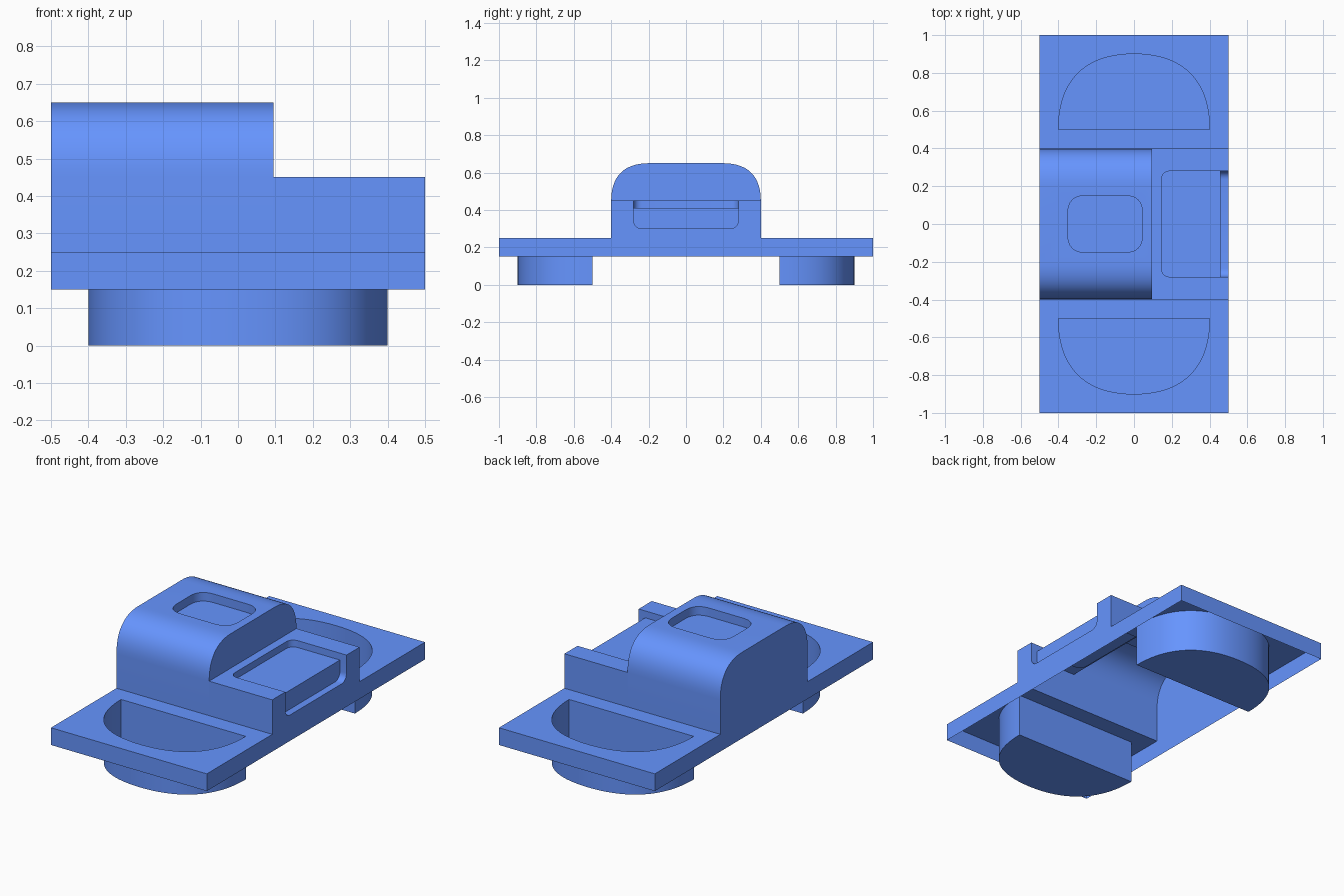
import bpy, bmesh
from mathutils import Vector as V

if "Cube" in bpy.data.objects:
    bpy.data.objects.remove(bpy.data.objects["Cube"])

blue = bpy.data.materials.new("blue")
blue.diffuse_color = (.133, .30, 1, 1)
blue.use_nodes = True
blue.node_tree.nodes["Principled BSDF"].inputs["Base Color"].default_value = blue.diffuse_color


def bez(p0, corner, p1, n=14, k=0.65):
    """Rounded corner from p0 to p1, bulging towards corner."""
    p0, c, p1 = V(p0), V(corner), V(p1)
    a, b = p0.lerp(c, k), p1.lerp(c, k)
    return [p0*(1-t)**3 + a*3*t*(1-t)**2 + b*3*t*t*(1-t) + p1*t**3
            for t in (i / n for i in range(n + 1))]


def xy(pts, z):
    return [V((p[0], p[1], z)) for p in pts]


def yz(pts, x):
    return [V((x, p[0], p[1])) for p in pts]


def rect(x0, x1, y0, y1):
    return [(x0, y0), (x1, y0), (x1, y1), (x0, y1)]


class Shell:
    """Collects open sheets and bands into one thin-surface object."""

    def __init__(self, name):
        self.name, self.bm = name, bmesh.new()

    def sheet(self, normal, *loops):
        bm, edges = self.bm, []
        for loop in loops:
            vs = [bm.verts.new(p) for p in loop]
            edges += [bm.edges.new((vs[i - 1], vs[i])) for i in range(len(vs))]
        r = bmesh.ops.triangle_fill(bm, edges=edges, use_beauty=True,
                                    use_dissolve=False, normal=V(normal))
        for f in r["geom"]:
            if isinstance(f, bmesh.types.BMFace):
                f.normal_update()
                if f.normal.dot(V(normal)) < 0:
                    f.normal_flip()

    def band(self, a, b, centre, outward=True, closed=False):
        bm = self.bm
        for i in range(0 if closed else 1, len(a)):
            f = bm.faces.new([bm.verts.new(p) for p in (a[i-1], a[i], b[i], b[i-1])])
            f.normal_update()
            if (f.normal.dot(f.calc_center_median() - V(centre)) > 0) != outward:
                f.normal_flip()

    def done(self):
        bmesh.ops.remove_doubles(self.bm, verts=self.bm.verts, dist=1e-5)
        me = bpy.data.meshes.new(self.name)
        self.bm.to_mesh(me)
        self.bm.free()
        me.materials.append(blue)
        ob = bpy.data.objects.new(self.name, me)
        bpy.context.collection.objects.link(ob)
        bpy.ops.object.select_all(action='DESELECT')
        ob.select_set(True)
        bpy.context.view_layer.objects.active = ob
        bpy.ops.object.shade_smooth_by_angle(angle=0.6)


# End flanges with skirts, and the D-shaped wells hanging below them
for s, side in ((-1, "front"), (1, "back")):
    d_shape = (bez((-.4, .5*s), (-.4, .9*s), (0, .9*s), 20)
               + bez((0, .9*s), (.4, .9*s), (.4, .5*s), 20)[1:])
    flange = Shell(side + "_flange")
    flange.sheet((0, 0, 1), xy(rect(-.5, .5, .4*s, s), .25), xy(d_shape, .25))
    edge = [(-.5, .4*s), (-.5, s), (.5, s), (.5, .4*s)]
    flange.band(xy(edge, .15), xy(edge, .25), (0, .6*s, .2))
    flange.done()

    well = Shell(side + "_well")
    well.band(xy(d_shape, 0), xy(d_shape, .25), (0, .6*s, .1), False, True)
    well.sheet((0, 0, 1), xy(d_shape, 0))
    well.done()

# Rounded hood with a shallow window in its top
X = .095
left = bez((-.4, .45), (-.4, .65), (-.2, .65))
right = [V((-p.x, p.y)) for p in reversed(left)]
hood = Shell("hood")
for arc, foot in ((left, (-.4, .25)), (right, (.4, .25))):
    path = [foot] + arc if arc is left else arc + [foot]
    hood.band(yz(path, -.5), yz(path, X), (-.2, 0, .35))
hood.sheet((-1, 0, 0), yz([(-.4, .15)] + left + right + [(.4, .15)], -.5))
hood.sheet((1, 0, 0), yz(left + right, X))
x0, x1, y0, r = -.35, .045, .15, .09
window = (bez((x0, -y0+r), (x0, -y0), (x0+r, -y0), 8)
          + bez((x1-r, -y0), (x1, -y0), (x1, -y0+r), 8)
          + bez((x1, y0-r), (x1, y0), (x1-r, y0), 8)
          + bez((x0+r, y0), (x0, y0), (x0, y0-r), 8))
hood.sheet((0, 0, 1), xy(rect(-.5, X, -.2, .2), .65), xy(window, .65))
hood.band(xy(window, .65), xy(window, .6), (-.155, 0, .62), False, True)
hood.sheet((0, 0, 1), xy(window, .6))
hood.done()

# Low step with a tray that folds down over its outer side
B, w, r = .458, .28, .045
tray = (bez((.145+r, -w), (.145, -w), (.145, -w+r), 8, .58)
        + bez((.145, w-r), (.145, w), (.145+r, w), 8, .58))
fold = (bez((-w, .3+r), (-w, .3), (-w+r, .3), 8, .58)
        + bez((w-r, .3), (w, .3), (w, .3+r), 8, .58))
tray_u = [(B, -w)] + tray + [(B, w)]
fold_u = [(-w, .45), (-w, .41)] + fold + [(w, .41), (w, .45)]
step = Shell("step")
step.sheet((0, 0, 1), xy([(X, -.4), (.5, -.4), (.5, -w)] + tray_u
                         + [(.5, w), (.5, .4), (X, .4)], .45))
step.sheet((1, 0, 0), yz([(-.4, .15), (-.4, .45)] + fold_u
                         + [(.4, .45), (.4, .15)], .5))
for s in (-1, 1):
    step.band([V((X, .4*s, .25)), V((X, .4*s, .45))],
              [V((.5, .4*s, .25)), V((.5, .4*s, .45))], (.3, 0, .35))
step.band(xy(tray_u, .45), xy(tray_u, .41), (.3, 0, .43), False)
step.sheet((0, 0, 1), xy(tray_u, .41))
step.band(yz(fold_u, B), yz(fold_u, .5), (.48, 0, .4), False)
step.sheet((1, 0, 0), yz(fold_u[1:-1], B))
step.done()
